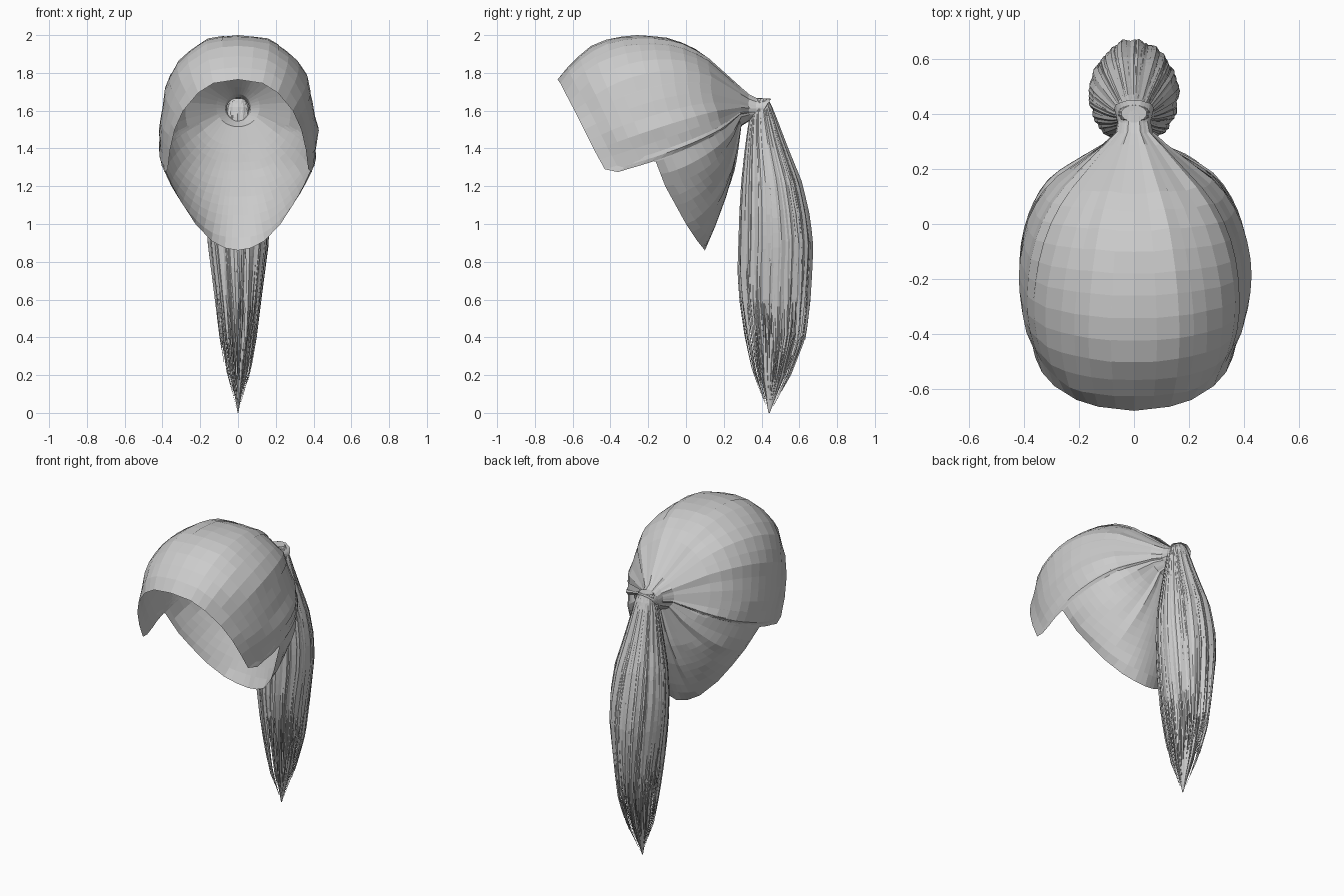
import bpy, bmesh, math, random
from mathutils import Vector
from mathutils.bvhtree import BVHTree

if "Cube" in bpy.data.objects:
    bpy.data.objects.remove(bpy.data.objects["Cube"])

random.seed(4)


def make_object(name, verts, faces):
    mesh = bpy.data.meshes.new(name)
    mesh.from_pydata(verts, [], faces)
    mesh.update()
    ob = bpy.data.objects.new(name, mesh)
    bpy.context.collection.objects.link(ob)
    return ob


def grid_faces(rows, cols, start=0, closed=False):
    faces = []
    for i in range(rows - 1):
        for j in range(cols if closed else cols - 1):
            k = (j + 1) % cols
            a, b = start + i * cols, start + (i + 1) * cols
            faces.append((a + j, a + k, b + k, b + j))
    return faces


def lerp_table(table, z):
    """Interpolate rows (z, ...) sorted from high z to low z."""
    for p, q in zip(table, table[1:]):
        if z >= q[0]:
            t = min(1, max(0, (p[0] - z) / (p[0] - q[0])))
            return [a + (b - a) * t for a, b in zip(p, q)]
    return list(table[-1])


def section_point(row, angle, scale=1.0, power=2.0):
    z, y0, y1, w = row
    c, s = math.cos(angle), math.sin(angle)
    e = 2 / power
    x = math.copysign(abs(c) ** e, c) * w * scale
    y = (y0 + y1) / 2 + math.copysign(abs(s) ** e, s) * (y1 - y0) / 2 * scale
    return Vector((x, y, z))


# Guide skull: stacked oval sections (z, front y, back y, half width), only ray cast against
SKULL = [(2.0, -.27, -.23, .02), (1.985, -.40, -.09, .13), (1.94, -.51, .03, .23),
         (1.86, -.60, .14, .32), (1.77, -.68, .21, .365), (1.65, -.69, .26, .395),
         (1.5, -.68, .285, .42), (1.3, -.65, .255, .405), (1.15, -.61, .215, .345),
         (1.0, -.57, .16, .275), (.86, -.5, .10, .24), (.7, -.4, 0, .15)]
N = 64
sv = [section_point(r, 2 * math.pi * j / N, 1, 2.2) for r in SKULL for j in range(N)]
sf = grid_faces(len(SKULL), N, 0, True)
sf.append(tuple(range(N)))
sf.append(tuple(range(len(sv) - N, len(sv))))
skull = BVHTree.FromPolygons(sv, sf)
CENTRE = Vector((0, -.2, 1.45))

# Hairline of one side, from forehead to nape
RIM = [(0, -.68, 1.765), (.13, -.665, 1.745), (.21, -.64, 1.695), (.29, -.59, 1.6),
       (.335, -.54, 1.5), (.36, -.485, 1.39), (.372, -.43, 1.29), (.39, -.36, 1.275),
       (.405, -.25, 1.35), (.405, -.16, 1.33), (.345, -.11, 1.2), (.29, -.055, 1.1),
       (.225, .0, 1.0), (.14, .06, .91), (.07, .09, .873), (0, .1, .86)]
half = []
for p, q in zip(RIM, RIM[1:]):
    half += [Vector(p), (Vector(p) + Vector(q)) / 2]
half.append(Vector(RIM[-1]))
rim = half + [Vector((-p.x, p.y, p.z)) for p in half[-2:0:-1]]

HUB = (Vector((0, .28, 1.61)) - CENTRE).normalized()
NECK = [(.42, .072, .045, 1.618), (.37, .06, .056, 1.612), (.33, .068, .072, 1.615),
        (.285, .115, .105, 1.62)]
RINGS = 11


def hair_column(end):
    """One strand line: tie neck, over the skull, to the hairline."""
    d = (end - CENTRE).normalized()

    def on_skull(t):
        direction = HUB.slerp(d, t)
        return skull.ray_cast(CENTRE, direction)[0]
    p = on_skull(.28)
    a = math.atan2(p.z - 1.61, p.x)
    pts = []
    for i, (y, rx, rz, zc) in enumerate(NECK):
        slant = .03 * math.sin(a) if i == 0 else 0
        pts.append(Vector((rx * math.cos(a), y + slant, zc + rz * math.sin(a))))
    pts += [on_skull(.28 + .72 * k / RINGS) for k in range(RINGS)]
    return pts + [end]


# Hair cap
columns = [hair_column(p) for p in rim]
rows = len(columns[0])
make_object("hair_cap", [p for c in columns for p in c],
            [f[::-1] for f in grid_faces(len(columns), rows)] +
            [(i, i + 1, (len(columns) - 1) * rows + i + 1, (len(columns) - 1) * rows + i)
             for i in range(rows - 1)])

# Slightly raised combed locks over the cap
verts, faces = [], []
n = len(columns)
for start in (1, 5, 9, 14, 18, 23, 33, 39, 43, 47, 52, 57):
    base = len(verts)
    for k, lift in enumerate((0, .011, .004)):
        for i, p in enumerate(columns[(start + k) % n]):
            amount = lift * math.sin(math.pi * min(1, .08 + i / rows))
            verts.append(p + (p - CENTRE).normalized() * amount)
    faces += [f[::-1] for f in grid_faces(3, rows, base)]
make_object("combed_locks", verts, faces)

# Ponytail sections (z, front y, back y, half width)
TAIL = [(1.665, .37, .435, .05), (1.62, .345, .46, .07), (1.54, .33, .49, .085),
        (1.4, .31, .545, .115), (1.22, .29, .62, .155), (1.05, .28, .66, .17),
        (.9, .275, .68, .165), (.75, .27, .675, .145), (.6, .28, .665, .125),
        (.4, .31, .64, .1), (.2, .355, .56, .065), (.1, .4, .50, .03), (0, .435, .445, .004)]

# Ponytail core
M = 28
verts = []
for r in TAIL:
    shrink = .9 if r[0] > .5 else .62
    verts += [section_point(r, 2 * math.pi * j / M, shrink * (1 + .05 * (j % 2))) for j in range(M)]
faces = [f[::-1] for f in grid_faces(len(TAIL), M, 0, True)] + [tuple(range(M))]
make_object("ponytail_core", verts, faces)

# Ponytail strands: tapering ribbons laid around the core
verts, faces = [], []
STEPS = 18
COUNT = 130
for s in range(COUNT):
    angle = 2 * math.pi * (s * .618034 % 1)
    scale = random.uniform(.9, 1.0) if s % 3 else random.uniform(.7, .9)
    end = random.uniform(.03, .42)
    width = random.uniform(.07, .15)
    drift = random.uniform(-.2, .2)
    base = len(verts)
    for i in range(STEPS + 1):
        t = i / STEPS
        row = lerp_table(TAIL, 1.655 + (end - 1.655) * t)
        taper = width * min(1, (1 - t) * 2.2 + .02)
        a = angle + drift * t * t
        for k in (-1, 0, 1):
            verts.append(section_point(row, a + k * taper, scale * (1 if k == 0 else .965)))
    faces += [f[::-1] for f in grid_faces(STEPS + 1, 3, base)]
make_object("ponytail_strands", verts, faces)
